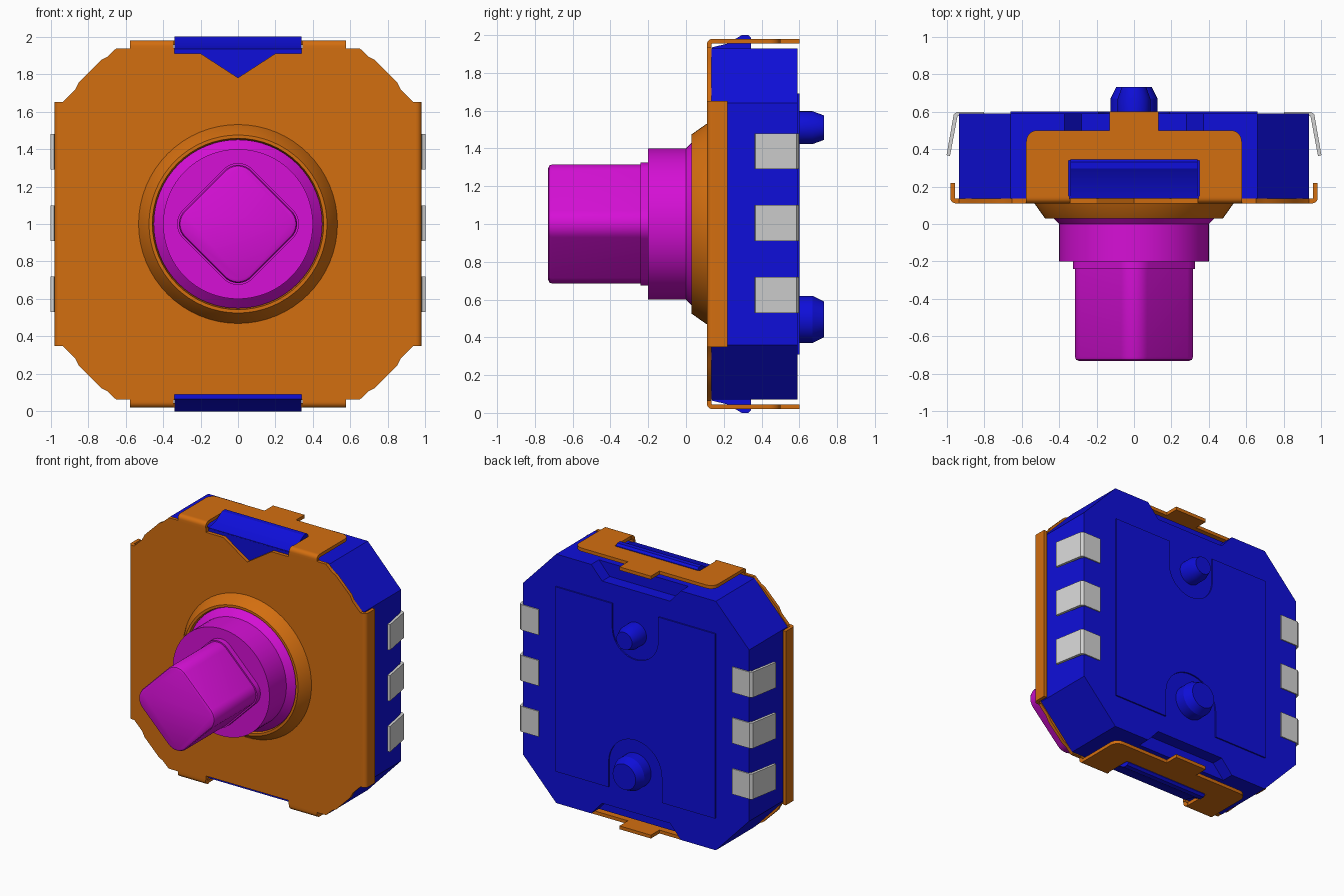
import bpy, bmesh, math

cube = bpy.data.objects.get("Cube")
if cube:
    bpy.data.objects.remove(cube, do_unlink=True)


def material(name, rgb):
    m = bpy.data.materials.new(name)
    m.use_nodes = True
    m.diffuse_color = (*rgb, 1)
    for n in m.node_tree.nodes:
        if n.type == 'BSDF_PRINCIPLED':
            n.inputs["Base Color"].default_value = (*rgb, 1)
    return m


ORANGE = material("orange metal", (0.65, 0.156, 0.005))
BLUE = material("blue plastic", (0.0045, 0.0045, 0.70))
MAGENTA = material("magenta plastic", (0.67, 0.005, 0.67))
GREY = material("light grey metal", (0.65, 0.65, 0.65))


def finish(name, bm, mat):
    bmesh.ops.remove_doubles(bm, verts=bm.verts, dist=1e-5)
    bmesh.ops.recalc_face_normals(bm, faces=bm.faces)
    me = bpy.data.meshes.new(name)
    bm.to_mesh(me)
    bm.free()
    me.materials.append(mat)
    ob = bpy.data.objects.new(name, me)
    bpy.context.collection.objects.link(ob)
    bpy.ops.object.select_all(action='DESELECT')
    ob.select_set(True)
    bpy.context.view_layer.objects.active = ob
    bpy.ops.object.shade_smooth_by_angle(angle=math.radians(25))
    return ob


def prism(name, pts, axis, lo, hi, mat):
    """Extrude a 2D outline along an axis: X uses (y,z), Y uses (x,z), Z uses (x,y)."""
    place = {'X': lambda a, b, t: (t, a, b),
             'Y': lambda a, b, t: (a, t, b),
             'Z': lambda a, b, t: (a, b, t)}[axis]
    bm = bmesh.new()
    ends = [[bm.verts.new(place(a, b, t)) for a, b in pts] for t in (lo, hi)]
    bm.faces.new(ends[0])
    bm.faces.new(ends[1][::-1])
    n = len(pts)
    for i in range(n):
        j = (i + 1) % n
        bm.faces.new((ends[0][i], ends[0][j], ends[1][j], ends[1][i]))
    return finish(name, bm, mat)


def loft(name, rings, mat, c=0.0, z=1.0, steps=16):
    """Stack sections (y, r) along y: circles, or rounded diamonds when c > 0."""
    bm = bmesh.new()
    loops = []
    for y, r in rings:
        loop = []
        for k in range(4):
            mid = k * math.pi / 2
            for j in range(steps + (1 if c else 0)):
                a = mid + math.pi / 2 * (j / steps - 0.5)
                loop.append(bm.verts.new((c * math.cos(mid) + r * math.cos(a), y,
                                          z + c * math.sin(mid) + r * math.sin(a))))
        loops.append(loop)
    n = len(loops[0])
    for p, q in zip(loops, loops[1:]):
        for i in range(n):
            j = (i + 1) % n
            bm.faces.new((p[i], p[j], q[j], q[i]))
    bm.faces.new(loops[0])
    bm.faces.new(loops[-1])
    return finish(name, bm, mat)


def arc(cx, cy, r, a0, a1, n=8):
    return [(cx + r * math.cos(math.radians(a0 + (a1 - a0) * i / n)),
             cy + r * math.sin(math.radians(a0 + (a1 - a0) * i / n))) for i in range(n + 1)]


def bend(u, v_end):
    """Sheet bent from the front plane back to depth v_end, outer face at u."""
    return ([(u - 0.05, 0.11)] + arc(u - 0.03, 0.14, 0.03, -90, 0, 6) + [(u, v_end), (u - 0.025, v_end)]
            + arc(u - 0.03, 0.14, 0.005, 0, -90, 3) + [(u - 0.05, 0.135)])


def mirror_x(pts):
    return pts + [(-x, y) for x, y in reversed(pts)]


def flip(pts):
    return [(a, 2 - b) for a, b in pts]


# Housing: octagonal block, with notches in the rear layer behind the clips
corner = [(0.66, 1.93), (0.935, 1.64)]
notch = [(0.28, 1.83), (0.37, 1.93)]
prism("housing_front", mirror_x(corner + flip(corner)[::-1]), 'Y', 0.136, 0.50, BLUE)
half = notch + corner
prism("housing_back", mirror_x(half + flip(half)[::-1]), 'Y', 0.50, 0.59, BLUE)

# Raised back panel, open around each locating peg
panel = ([(-0.66, 0.31), (-0.22, 0.31)] + arc(0, 0.50, 0.22, 180, 0, 20)
         + [(0.22, 0.31), (0.66, 0.31), (0.66, 1.69), (0.19, 1.69)]
         + arc(0, 1.51, 0.19, 0, -180, 20) + [(-0.19, 1.69), (-0.66, 1.69)])
prism("back_panel", panel, 'Y', 0.58, 0.60, BLUE)

# Locating pegs with chamfered tips
for name, z, r, tip in (("lower_peg", 0.495, 0.125, 0.095), ("upper_peg", 1.51, 0.087, 0.065)):
    loft(name, [(0.57, r), (0.67, r), (0.73, tip)], BLUE, z=z, steps=10)

# Front cover plate: clipped corners, clip windows and a V notch at the top
side = [(0.34, 1.91), (0.34, 1.94), (0.65, 1.937), (0.70, 1.89), (0.73, 1.875),
        (0.85, 1.755), (0.87, 1.715), (0.935, 1.65), (0.95, 1.65)]
right_half = [(0, 1.78), (0.20, 1.91)] + side + flip(side)[::-1]
outline = right_half + [(-x, z) for x, z in reversed(right_half[1:])]
prism("cover_plate", outline, 'Y', 0.11, 0.135, ORANGE)

# Side flanges of the cover
for s, label in ((1, "left"), (-1, "right")):
    prism(label + "_flange", [(s * u, v) for u, v in bend(0.98, 0.22)], 'Z', 0.35, 1.65, ORANGE)

# Top and bottom: clip brackets, their bent feet and the latch wedges
bracket = mirror_x([(0.35, 0.34), (0.35, 0.15), (0.575, 0.15)]
                   + arc(0.515, 0.44, 0.06, 0, 90) + [(0.13, 0.50), (0.13, 0.60)])
foot = [(v, u) for u, v in bend(1.98, 0.15)]
wedge = [(0.137, 1.90), (0.137, 1.935), (0.22, 1.955), (0.295, 2.0), (0.33, 2.0), (0.345, 1.985), (0.345, 1.90)]
for label, top in (("top", True), ("bottom", False)):
    z0, z1 = (1.955, 1.98) if top else (0.02, 0.045)
    prism(label + "_clip", bracket, 'Z', z0, z1, ORANGE)
    for s, hand in ((1, "left"), (-1, "right")):
        prism(f"{label}_{hand}_clip_foot", foot if top else flip(foot), 'X',
              min(s * 0.345, s * 0.575), max(s * 0.345, s * 0.575), ORANGE)
    prism(label + "_latch", wedge if top else flip(wedge), 'X', -0.338, 0.338, BLUE)

# Conical collar pressed out of the cover
loft("cover_collar", [(0.125, 0.535), (0.108, 0.53), (0.03, 0.475), (0.03, 0.457), (0.07, 0.45)], ORANGE)

# Lever: round base, small shoulder and rounded square stem
loft("lever_base", [(-0.20, 0.40), (0.0, 0.40), (0.05, 0.45), (0.065, 0.45)], MAGENTA)
loft("lever_stem", [(-0.19, 0.11), (-0.24, 0.11), (-0.24, 0.10), (-0.71, 0.10),
                    (-0.724, 0.094), (-0.73, 0.08)], MAGENTA, c=0.215, steps=10)

# Terminals: three bent pins on each side
pin = [(0.80, 0.575), (0.80, 0.598), (0.945, 0.598), (0.962, 0.585),
       (1.0, 0.368), (0.982, 0.362), (0.942, 0.575)]
for s, label in ((1, "left"), (-1, "right")):
    for i in range(3):
        z = 0.53 + 0.38 * i
        prism(f"{label}_pin_{i + 1}", [(s * x, y) for x, y in pin], 'Z', z, z + 0.19, GREY)
